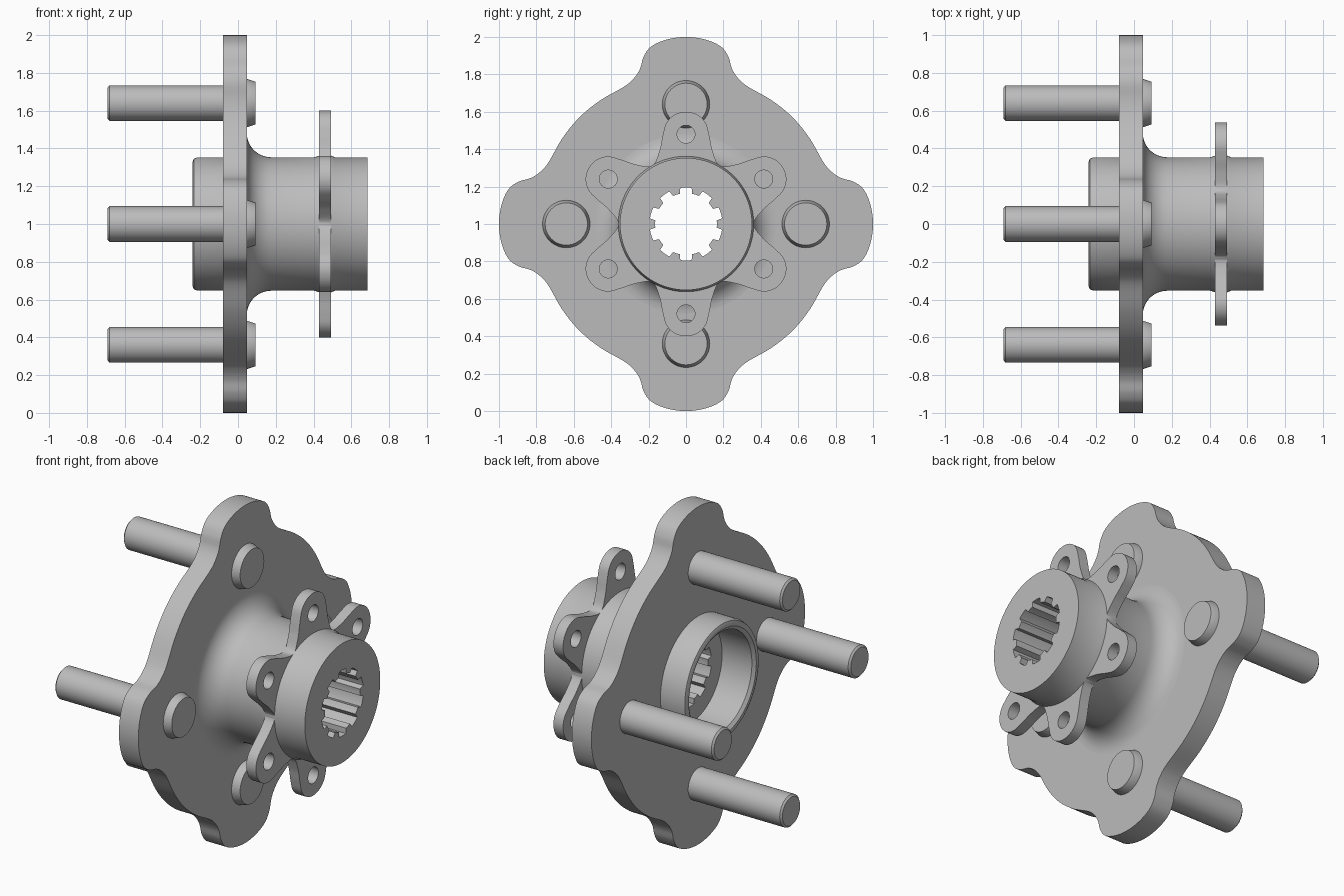
import bpy
import bmesh
from math import sin, cos, pi, radians
from mathutils import Vector, Matrix

cube = bpy.data.objects.get("Cube")
if cube:
    bpy.data.objects.remove(cube)

STEEL = (0.5, 0.5, 0.5, 1)
steel = bpy.data.materials.new("steel_grey")
steel.use_nodes = True
steel.diffuse_color = STEEL
steel.node_tree.nodes["Principled BSDF"].inputs["Base Color"].default_value = STEEL

# Parts are made around local z, which becomes world x; local y becomes up
AXIS = Matrix.Translation((0, 0, 1)) @ Matrix.Rotation(pi / 2, 4, "Z") @ Matrix.Rotation(pi / 2, 4, "X")


def finish(name, bm, offset=(0, 0, 0)):
    """Turn a bmesh into a smooth-shaded steel part on the hub axis."""
    bmesh.ops.remove_doubles(bm, verts=bm.verts, dist=0.0003)
    bmesh.ops.recalc_face_normals(bm, faces=bm.faces)
    bm.transform(AXIS @ Matrix.Translation(offset))
    mesh = bpy.data.meshes.new(name)
    bm.to_mesh(mesh)
    bm.free()
    mesh.materials.clear()
    mesh.materials.append(steel)
    obj = bpy.data.objects.new(name, mesh)
    bpy.context.collection.objects.link(obj)
    bpy.ops.object.select_all(action="DESELECT")
    obj.select_set(True)
    bpy.context.view_layer.objects.active = obj
    bpy.ops.object.shade_smooth_by_angle(angle=radians(30))
    return obj


def lathe(name, profile, n, closed=False, offset=(0, 0, 0)):
    """Loft rings of (height, radius); a radius may be a function of angle."""
    bm = bmesh.new()
    rings = []
    for h, r in profile:
        ring = []
        for i in range(n):
            a = 2 * pi * i / n
            d = r(a) if callable(r) else r
            ring.append(bm.verts.new((d * cos(a), d * sin(a), h)))
        rings.append(ring)
    pairs = list(zip(rings, rings[1:]))
    if closed:
        pairs.append((rings[-1], rings[0]))
    else:
        bm.faces.new(rings[0])
        bm.faces.new(rings[-1])
    for lo, hi in pairs:
        for i in range(n):
            j = (i + 1) % n
            bm.faces.new((lo[i], lo[j], hi[j], hi[i]))
    return finish(name, bm, offset)


def circle(radius, centre=(0, 0), n=48):
    return [(centre[0] + radius * cos(2 * pi * i / n),
             centre[1] + radius * sin(2 * pi * i / n)) for i in range(n)]


def lobed_outline(half, count, steps=6):
    """Mirror a half lobe, repeat it around and smooth it into a closed loop."""
    lobe = [(-s, t) for s, t in reversed(half[1:])] + half[:-1]
    pts = []
    for k in range(count):
        turn = Matrix.Rotation(-2 * pi * k / count, 2)
        pts += [turn @ Vector(p) for p in lobe]
    loop = []
    for i in range(len(pts)):
        a, b, c, d = (pts[(i + k) % len(pts)] for k in (-1, 0, 1, 2))
        for s in range(steps):
            t = s / steps
            loop.append(b + (c - a) * t / 2 + (a * 2 - b * 5 + c * 4 - d) * t * t / 2
                        + (b * 3 - a - c * 3 + d) * t ** 3 / 2)
    return loop


def plate(name, loops, low, high):
    """Filled flat plate with holes, from nested closed loops."""
    curve = bpy.data.curves.new(name, "CURVE")
    curve.dimensions = "2D"
    curve.fill_mode = "BOTH"
    curve.extrude = (high - low) / 2
    for loop in loops:
        spline = curve.splines.new("POLY")
        spline.points.add(len(loop) - 1)
        for point, p in zip(spline.points, loop):
            point.co = (p[0], p[1], 0, 1)
        spline.use_cyclic_u = True
    temp = bpy.data.objects.new(name + "_outline", curve)
    bpy.context.collection.objects.link(temp)
    graph = bpy.context.evaluated_depsgraph_get()
    mesh = bpy.data.meshes.new_from_object(temp.evaluated_get(graph))
    bm = bmesh.new()
    bm.from_mesh(mesh)
    bpy.data.objects.remove(temp)
    bpy.data.meshes.remove(mesh)
    bpy.data.curves.remove(curve)
    return finish(name, bm, (0, 0, (low + high) / 2))


# Four-lobed wheel flange
flange_half = [(0, 1), (0.10, 0.987), (0.185, 0.95), (0.226, 0.895), (0.246, 0.83),
               (0.278, 0.78), (0.33, 0.735), (0.46, 0.66), (0.57, 0.57)]
plate("wheel_flange", [lobed_outline(flange_half, 4), circle(0.32, n=96)], -0.08, 0.047)

# Ring of six drilled tabs
tab_half = [(0, 0.6), (0.06, 0.585), (0.104, 0.542), (0.124, 0.475),
            (0.142, 0.39), (0.18, 0.312)]
tab_holes = [circle(0.048, (0.48 * cos(a), 0.48 * sin(a)), 32)
             for a in (pi / 2 + k * pi / 3 for k in range(6))]
plate("tab_ring", [lobed_outline(tab_half, 6), circle(0.3, n=96)] + tab_holes, 0.43, 0.493)


# Hub barrel with flange fillet, splined bore and counterbore
def splines(angle):
    return 0.165 if cos(10 * angle) > 0.3 else 0.195


fillet = [(0.177 - 0.13 * cos(t), 0.48 - 0.127 * sin(t))
          for t in (pi / 2 * k / 10 for k in range(11))]
hub = [(-0.24, 0.315), (-0.24, 0.33), (-0.234, 0.345), (-0.215, 0.353), (0.0, 0.353)]
hub += fillet
hub += [(0.405, 0.353), (0.43, 0.362), (0.493, 0.362), (0.515, 0.353), (0.685, 0.353)]
hub += [(0.685, splines), (-0.03, splines), (-0.03, 0.295), (-0.225, 0.295)]
lathe("hub_barrel", hub, 160, closed=True)

# Four wheel studs with tapered heads
stud = [(-0.69, 0.083), (-0.68, 0.094), (0.03, 0.094), (0.03, 0.127),
        (0.05, 0.127), (0.093, 0.113)]
for side, y, z in (("top", 0, 1), ("bottom", 0, -1), ("front", -1, 0), ("back", 1, 0)):
    lathe("wheel_stud_" + side, stud, 48, offset=(0.64 * y, 0.64 * z, 0))
